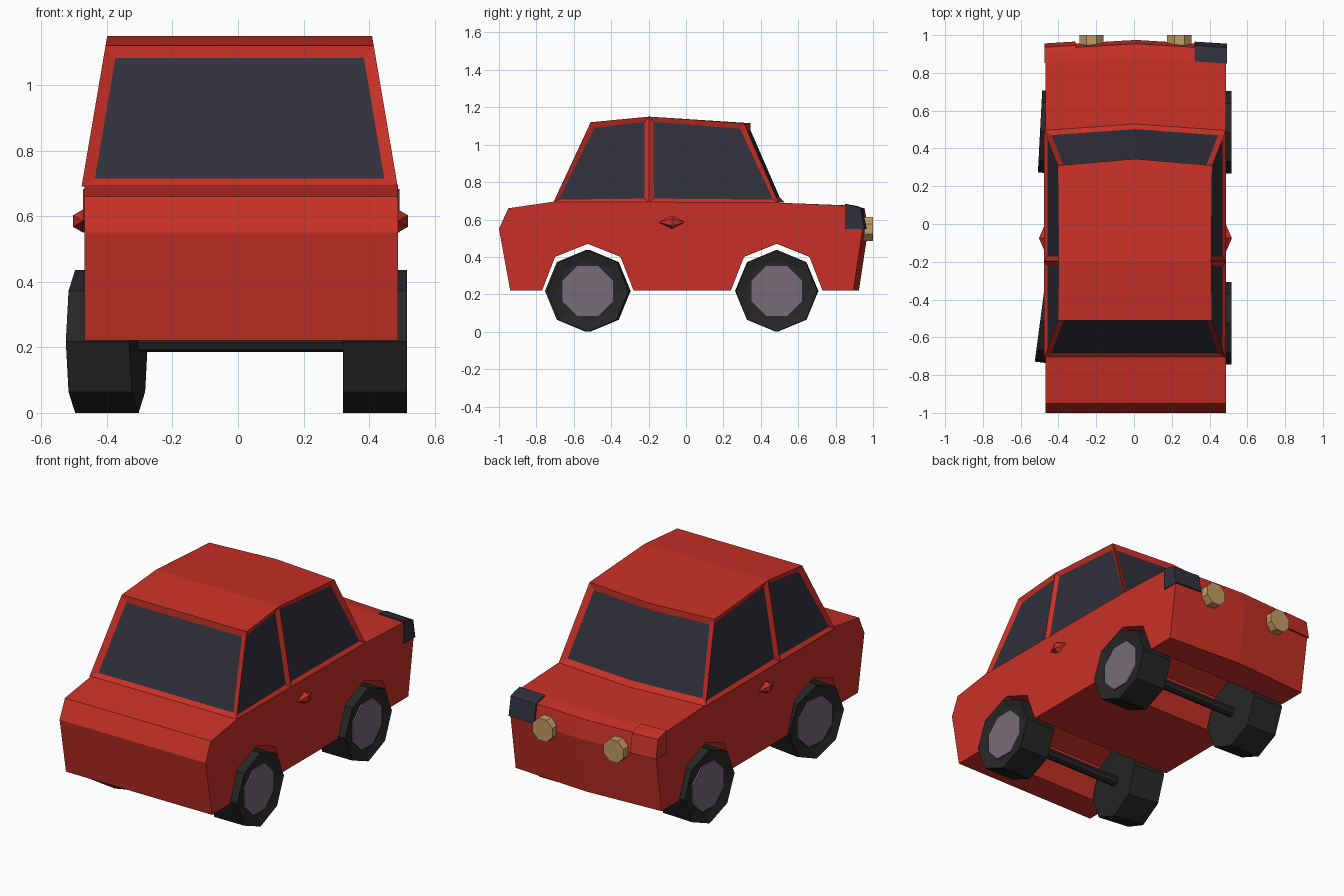
import bpy, bmesh
from math import radians
from mathutils import Matrix

if "Cube" in bpy.data.objects:
    bpy.data.objects.remove(bpy.data.objects["Cube"])


def material(name, *rgb):
    m = bpy.data.materials.new(name)
    m.diffuse_color = (*rgb, 1)
    m.use_nodes = True
    m.node_tree.nodes["Principled BSDF"].inputs["Base Color"].default_value = m.diffuse_color
    return m


RED = material("red paint", 0.58, 0.03, 0.02)
GLASS = material("dark glass", 0.03, 0.03, 0.045)
RUBBER = material("rubber", 0.02, 0.02, 0.02)
METAL = material("hub metal", 0.19, 0.15, 0.19)
LAMP = material("lamp", 0.55, 0.33, 0.13)


def finish(name, bm, *mats):
    bmesh.ops.recalc_face_normals(bm, faces=bm.faces)
    me = bpy.data.meshes.new(name)
    bm.to_mesh(me)
    bm.free()
    for m in mats:
        me.materials.append(m)
    ob = bpy.data.objects.new(name, me)
    bpy.context.collection.objects.link(ob)
    return ob


def loft(bm, profile, xs):
    """Extrude a y-z profile along x; its nose bulges toward the middle."""
    rows = []
    for x in xs:
        bow = 0.03 * (1 - abs(x) / 0.49)
        rows.append([bm.verts.new((x, y + (bow if y > 0.8 else 0), z)) for y, z in profile])
    n = len(profile)
    for a, b in zip(rows, rows[1:]):
        for i in range(n):
            j = (i + 1) % n
            bm.faces.new((a[i], a[j], b[j], b[i]))
    bm.faces.new(rows[0])
    bm.faces.new(rows[-1])


def cylinder(name, radius, depth, mat, matrix, spin=0):
    bm = bmesh.new()
    bmesh.ops.create_cone(bm, cap_ends=True, segments=8, radius1=radius, radius2=radius,
                          depth=depth, matrix=matrix @ Matrix.Rotation(radians(spin), 4, 'Z'))
    return finish(name, bm, mat)


# Lower body with arches running across the full width
FRONT_Y, REAR_Y = 0.485, -0.525
arch = [(0.245, 0.22), (0.175, 0.40), (0, 0.47), (-0.175, 0.40), (-0.245, 0.22)]
profile = [(-0.94, 0.22), (-1.0, 0.55), (-0.95, 0.66), (-0.71, 0.695), (0.49, 0.69),
           (0.85, 0.675), (0.925, 0.66), (0.945, 0.55), (0.895, 0.22)]
for cy in (FRONT_Y, REAR_Y):
    profile += [(cy + y, z) for y, z in arch]
bm = bmesh.new()
loft(bm, profile, (-0.468, 0.01, 0.488))
finish("lower_body", bm, RED)

# Cabin: tapering shell whose window faces are inset and sunk
bm = bmesh.new()
side = [(-0.71, 0.69), (-0.51, 1.12), (-0.197, 1.15), (0.31, 1.115), (0.495, 0.69), (-0.197, 0.69)]
rows = []
for s in (-1, 0, 1):
    row = []
    for i, (y, z) in enumerate(side):
        half = 0.482 - (z - 0.69) * 0.17
        bulge = 0.035 if s == 0 and i in (3, 4) else 0
        row.append(bm.verts.new((0.005 + s * half, y + bulge, z)))
    rows.append(row)
bands = {}
for a, b in zip(rows, rows[1:]):
    for i in range(6):
        j = (i + 1) % 6
        bands.setdefault(i, []).append(bm.faces.new((a[i], a[j], b[j], b[i])))
side_windows = []
for r in (rows[0], rows[2]):
    side_windows += [bm.faces.new([r[i] for i in ids]) for ids in ((0, 1, 2, 5), (5, 2, 3, 4))]
bmesh.ops.recalc_face_normals(bm, faces=bm.faces)
bmesh.ops.inset_individual(bm, faces=side_windows, thickness=0.035, depth=-0.015)
for screen in (bands[0], bands[3]):
    bmesh.ops.inset_region(bm, faces=screen, thickness=0.035, depth=-0.015, use_even_offset=True)
for f in side_windows + bands[0] + bands[3]:
    f.material_index = 1
finish("cabin", bm, RED, GLASS)

# Corner lamps wrapped around the nose
corner = [(0.85, 0.55), (0.85, 0.682), (0.905, 0.672), (0.935, 0.66), (0.955, 0.55)]
for name, x0, x1, mat in (("right", 0.32, 0.493, GLASS), ("left", -0.473, -0.31, RED)):
    bm = bmesh.new()
    loft(bm, corner, (x0, x1))
    finish("corner_lamp_" + name, bm, mat)

# Round lamps
for name, x in (("right", 0.24), ("left", -0.225)):
    cylinder("round_lamp_" + name, 0.07, 0.08, LAMP,
             Matrix.Translation((x, 0.96, 0.55)) @ Matrix.Rotation(radians(90), 4, 'X'), 22.5)

# Wheels, slightly toed on the left, with sunken hubs
TO_X = Matrix.Rotation(radians(90), 4, 'Y')
for name, x, y, turn in (("front_right", 0.418, FRONT_Y, 0), ("rear_right", 0.418, REAR_Y, 0),
                         ("front_left", -0.4, FRONT_Y, 177), ("rear_left", -0.4, REAR_Y, 172.5)):
    place = Matrix.Translation((x, y, 0.218)) @ Matrix.Rotation(radians(turn), 4, 'Z') @ TO_X
    bm = bmesh.new()
    bmesh.ops.create_cone(bm, cap_ends=True, segments=8, radius1=0.218, radius2=0.218, depth=0.195)
    outer = [f for f in bm.faces if f.normal.z > 0.9]
    bmesh.ops.inset_region(bm, faces=outer, thickness=0.05, depth=-0.015)
    bm.transform(place)
    finish("tyre_" + name, bm, RUBBER)
    cylinder("hub_" + name, 0.145, 0.04, METAL, place @ Matrix.Translation((0, 0, 0.07)), 22.5)

# Axles
for name, y in (("front", FRONT_Y), ("rear", REAR_Y)):
    cylinder("axle_" + name, 0.03, 0.72, RUBBER, Matrix.Translation((0.01, y, 0.215)) @ TO_X)

# Door handles: faceted spindles
for name, x in (("right", 0.488), ("left", -0.473)):
    bm = bmesh.new()
    bmesh.ops.create_cone(bm, segments=6, radius1=0.035, radius2=0, depth=0.07,
                          matrix=Matrix.Translation((0, 0, 0.035)))
    half = bmesh.ops.duplicate(bm, geom=bm.verts[:] + bm.edges[:] + bm.faces[:])["geom"]
    bmesh.ops.scale(bm, vec=(1, 1, -1), verts=[g for g in half if isinstance(g, bmesh.types.BMVert)])
    bmesh.ops.remove_doubles(bm, verts=bm.verts, dist=0.0005)
    bm.transform(Matrix.Translation((x, -0.075, 0.585)) @ Matrix.Rotation(radians(90), 4, 'X'))
    finish("door_handle_" + name, bm, RED)
